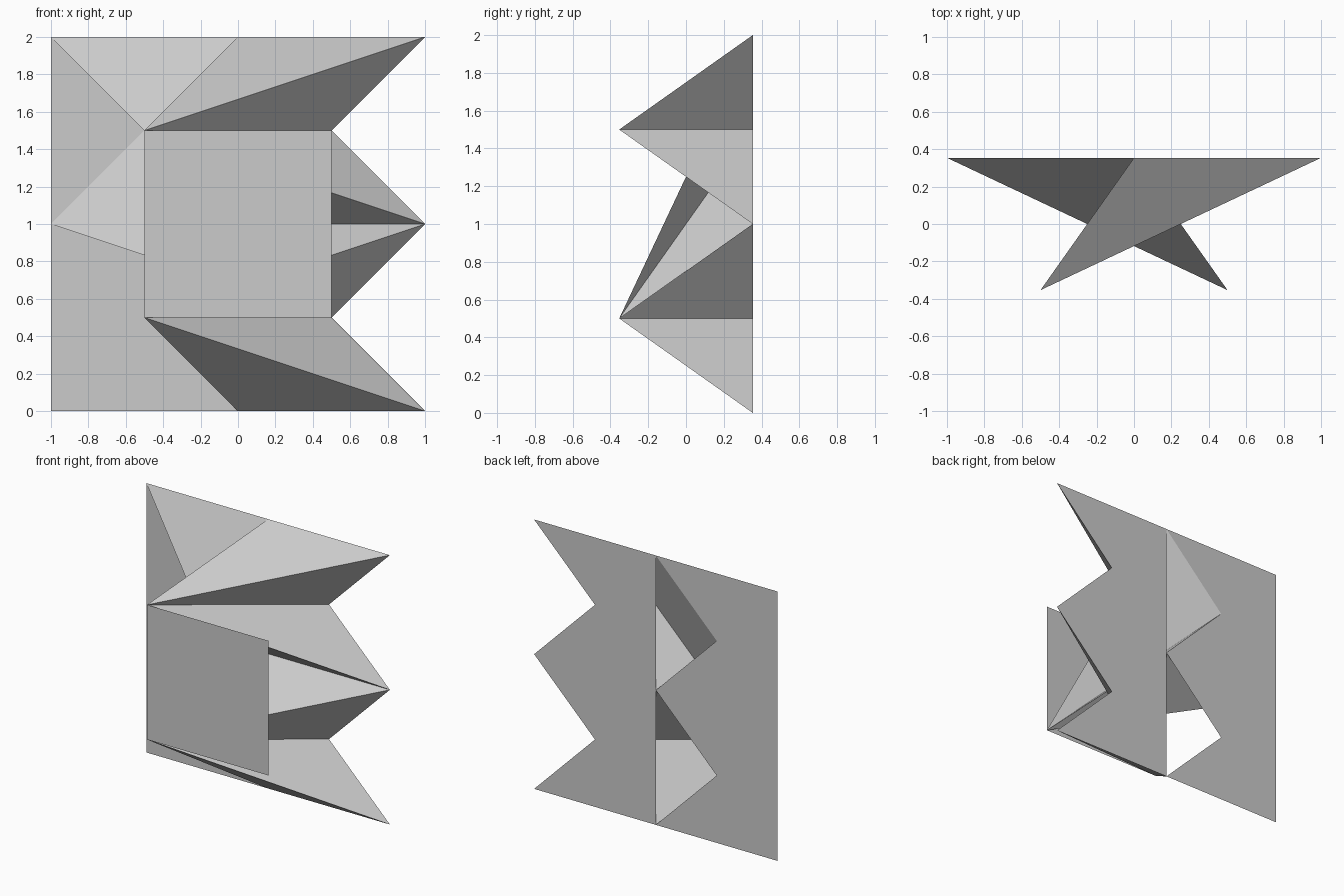
import bpy, bmesh

if "Cube" in bpy.data.objects:
    bpy.data.objects.remove(bpy.data.objects["Cube"])

D = 0.3536  # half depth: back layer at +D, front layer at -D


def back(x, z):
    return (x, D, z)


def front(x, z):
    return (x, -D, z)


def make_object(name, bm):
    mesh = bpy.data.meshes.new(name)
    bm.to_mesh(mesh)
    bm.free()
    bpy.context.collection.objects.link(bpy.data.objects.new(name, mesh))


def flat_panel(name, pts, facing):
    bm = bmesh.new()
    face = bm.faces.new([bm.verts.new(p) for p in pts])
    face.normal_update()
    if face.normal.y * facing < 0:
        face.normal_flip()
    make_object(name, bm)


def spike(name, base, tip):
    # closed tetrahedron from a back triangle to a front tip
    bm = bmesh.new()
    a, b, c, t = [bm.verts.new(p) for p in base + [tip]]
    for tri in ((a, b, c), (a, b, t), (b, c, t), (c, a, t)):
        bm.faces.new(tri)
    bmesh.ops.recalc_face_normals(bm, faces=bm.faces)
    make_object(name, bm)


# Square cells of the back layer: lower left corner, front tip (or none)
cells = {
    "upper_left": (-1, 1, (0.5, 0.5)),
    "upper_right": (0, 1, (-0.5, 1.5)),
    "lower_left": (-1, 0, None),
    "lower_right": (0, 0, (-0.5, 0.5)),
}
for name, (x, z, tip) in cells.items():
    centre = back(x + 0.5, z + 0.5)
    # left quarter is flat, right quarter stays open
    flat_panel(name + "_side_panel", [back(x, z), back(x, z + 1), centre], 1)
    # top and bottom quarters are spikes, or flat where there is no tip
    for part, h in (("bottom", z), ("top", z + 1)):
        base = [back(x, h), back(x + 1, h), centre]
        if tip:
            spike(f"{name}_{part}_spike", base, front(*tip))
        else:
            flat_panel(f"{name}_{part}_panel", base, 1)

# Front square panel
flat_panel("front_panel", [front(-0.5, 0.5), front(0.5, 0.5),
                           front(0.5, 1.5), front(-0.5, 1.5)], -1)
